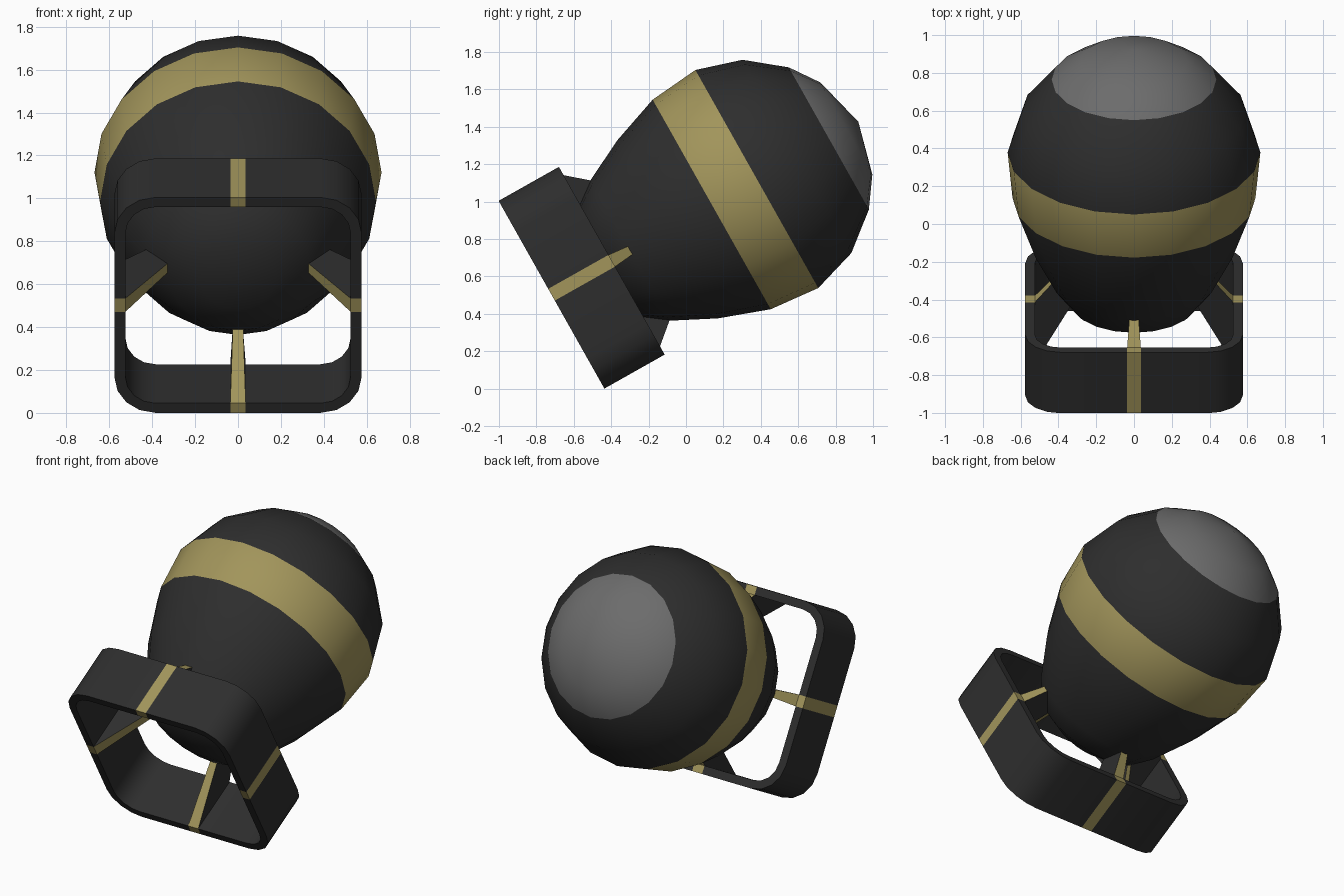
import bpy, bmesh, math
from mathutils import Matrix

if "Cube" in bpy.data.objects:
    bpy.data.objects.remove(bpy.data.objects["Cube"])

TILT = Matrix.Translation((0, -0.388, 0.689)) @ Matrix.Rotation(math.radians(29.4), 4, 'X')


def material(name, rgb):
    m = bpy.data.materials.new(name)
    m.diffuse_color = (*rgb, 1)
    m.use_nodes = True
    m.node_tree.nodes["Principled BSDF"].inputs["Base Color"].default_value = m.diffuse_color
    return m


DARK, GOLD, GREY = 0, 1, 2
MATS = [material("dark", (0.027, 0.027, 0.027)),
        material("gold", (0.36, 0.30, 0.105)),
        material("nose_grey", (0.15, 0.15, 0.15))]


def finish(bm, name):
    bmesh.ops.recalc_face_normals(bm, faces=bm.faces)
    me = bpy.data.meshes.new(name)
    bm.to_mesh(me)
    bm.free()
    for m in MATS:
        me.materials.append(m)
    ob = bpy.data.objects.new(name, me)
    bpy.context.collection.objects.link(ob)
    ob.matrix_world = TILT
    bpy.ops.object.select_all(action='DESELECT')
    ob.select_set(True)
    bpy.context.view_layer.objects.active = ob
    bpy.ops.object.shade_smooth_by_angle(angle=math.radians(32))
    return ob


# Body: lathe around local y, (position, radius, material of the span that follows)
profile = [(-0.125, 0, DARK), (-0.10, 0.18, DARK), (-0.025, 0.338, DARK), (0.10, 0.43, DARK),
           (0.333, 0.547, DARK), (0.603, 0.643, GOLD), (0.88, 0.669, DARK),
           (1.126, 0.593, DARK), (1.322, 0.436, GREY), (1.43, 0.282, GREY), (1.503, 0, GREY)]
N = 20
bm = bmesh.new()
rings = []
for y, r, _ in profile:
    if r == 0:
        rings.append([bm.verts.new((0, y, 0))] * N)
    else:
        rings.append([bm.verts.new((r * math.sin(2 * math.pi * i / N), y,
                                    r * math.cos(2 * math.pi * i / N))) for i in range(N)])
for k in range(len(rings) - 1):
    a, b = rings[k], rings[k + 1]
    for i in range(N):
        j = (i + 1) % N
        f = bm.faces.new(dict.fromkeys((a[i], a[j], b[j], b[i])))
        f.material_index = profile[k][2]
finish(bm, "bomb_body")

# Tail box: rounded square tube with a gold stripe on the middle of each side
STRIPE = 0.036


def rounded_square(half, rad, segs=4):
    side = [(half, -STRIPE), (half, STRIPE)]
    c = half - rad
    side += [(c + rad * math.cos(math.pi / 2 * i / segs),
              c + rad * math.sin(math.pi / 2 * i / segs)) for i in range(segs + 1)]
    pts = []
    for q in range(4):
        for x, z in side:
            for _ in range(q):
                x, z = -z, x
            pts.append((x, z))
    return pts, len(side)


outer, per_side = rounded_square(0.576, 0.19)
inner, _ = rounded_square(0.525, 0.14)
BACK, FRONT = -0.38, -0.01
bm = bmesh.new()
loops = [[bm.verts.new((x, y, z)) for x, z in pts]
         for pts, y in ((outer, BACK), (outer, FRONT), (inner, FRONT), (inner, BACK))]
n = len(outer)
for k in range(4):
    a, b = loops[k], loops[(k + 1) % 4]
    for i in range(n):
        j = (i + 1) % n
        f = bm.faces.new((a[i], a[j], b[j], b[i]))
        f.material_index = GOLD if i % per_side == 0 else DARK
finish(bm, "tail_box")

# Fins: four tapered struts joining box and body, gold on the edges
fin = [(BACK, 0.525, STRIPE), (-0.01, 0.318, 0.024), (0.09, 0.41, 0.024),
       (0.105, 0.427, 0.025), (FRONT, 0.525, STRIPE)]
for q, name in enumerate(("top", "left", "bottom", "right")):
    bm = bmesh.new()
    s1 = [bm.verts.new((w, y, r)) for y, r, w in fin]
    s2 = [bm.verts.new((-w, y, r)) for y, r, w in fin]
    bm.faces.new(s1)
    bm.faces.new(s2[::-1])
    for i in range(len(fin)):
        j = (i + 1) % len(fin)
        f = bm.faces.new((s1[i], s2[i], s2[j], s1[j]))
        f.material_index = GOLD
    bm.transform(Matrix.Rotation(q * math.pi / 2, 4, 'Y'))
    finish(bm, name + "_fin")
